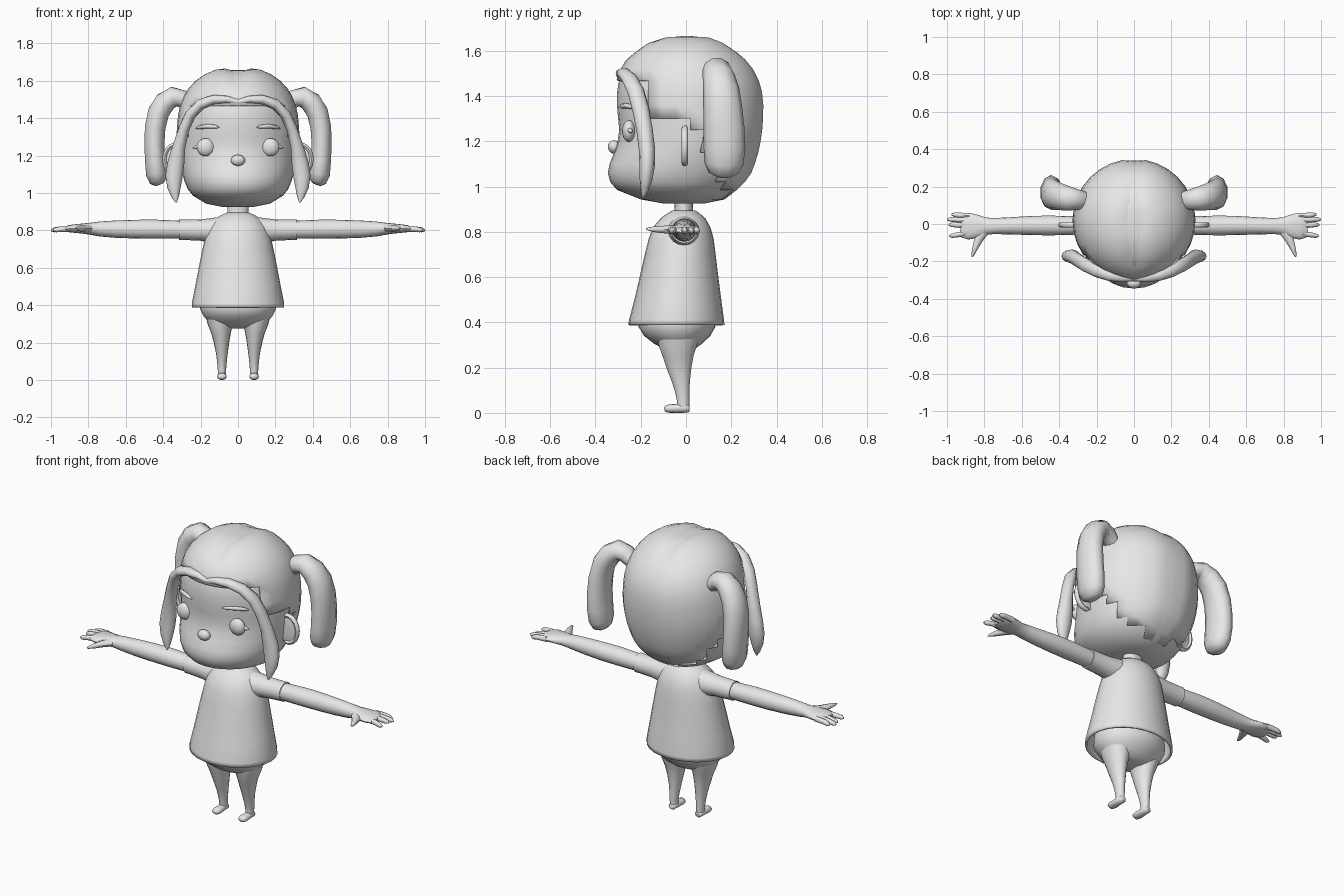
import bpy, bmesh, math
from mathutils import Vector, Matrix

grey = bpy.data.materials.new("plain_grey")
grey.diffuse_color = (0.8, 0.8, 0.8, 1)
X, Y, Z = Vector((1, 0, 0)), Vector((0, 1, 0)), Vector((0, 0, 1))


def finish(name, bm, mirror=False, angle=50, thickness=0):
    """Turn a bmesh into a smooth object, optionally mirrored across x."""
    bmesh.ops.recalc_face_normals(bm, faces=bm.faces)
    mesh = bpy.data.meshes.new(name)
    bm.to_mesh(mesh)
    bm.free()
    mesh.materials.append(grey)
    for p in mesh.polygons:
        p.use_smooth = True
    mesh.set_sharp_from_angle(angle=math.radians(angle))
    ob = bpy.data.objects.new(name, mesh)
    bpy.context.collection.objects.link(ob)
    if thickness:
        m = ob.modifiers.new("thickness", 'SOLIDIFY')
        m.thickness, m.offset = thickness, -1
    if mirror:
        m = ob.modifiers.new("mirror", 'MIRROR')
        m.use_mirror_merge = False
    return ob


def loft(rings, u=Y, sides=12, caps=(True, True)):
    """Skin elliptical rings (x, y, z, radius along u, radius across u)."""
    bm = bmesh.new()
    pts = [Vector(r[:3]) for r in rings]
    loops = []
    for i, r in enumerate(rings):
        t = (pts[min(i + 1, len(pts) - 1)] - pts[max(i - 1, 0)]).normalized()
        v = t.cross(u).normalized()
        w = v.cross(t).normalized()
        loops.append([bm.verts.new(pts[i] + w * r[3] * math.cos(a) + v * r[4] * math.sin(a))
                      for a in (2 * math.pi * k / sides for k in range(sides))])
    for a, b in zip(loops, loops[1:]):
        for k in range(sides):
            j = (k + 1) % sides
            bm.faces.new((a[k], a[j], b[j], b[k]))
    for use, ring in zip(caps, (loops[0], loops[-1])):
        if use:
            bm.faces.new(ring)
    return bm


def stack(profile, sides=32, grow=0, caps=(True, True)):
    """Upright form from (height, half width, front y, back y) levels."""
    bm = bmesh.new()
    loops = []
    for z, w, f, b in profile:
        c, d = (f + b) / 2, (b - f) / 2 + grow
        loops.append([bm.verts.new(((w + grow) * math.sin(a), c + d * math.cos(a), z))
                      for a in (2 * math.pi * k / sides for k in range(sides))])
    for a, b in zip(loops, loops[1:]):
        for k in range(sides):
            j = (k + 1) % sides
            bm.faces.new((a[k], a[j], b[j], b[k]))
    for use, ring in zip(caps, (loops[0], loops[-1])):
        if use:
            bm.faces.new(ring)
    return bm


def blob(name, centre, radii, mirror=False, seg=20):
    bm = bmesh.new()
    bmesh.ops.create_uvsphere(bm, u_segments=seg, v_segments=seg // 2, radius=1,
                              matrix=Matrix.Translation(centre) @ Matrix.Diagonal((*radii, 1)))
    return finish(name, bm, mirror)


# Head
head_levels = [
    (0.925, 0.08, -0.10, 0.08), (0.943, 0.17, -0.20, 0.17), (0.985, 0.24, -0.305, 0.225),
    (1.02, 0.268, -0.335, 0.26), (1.06, 0.285, -0.345, 0.288), (1.10, 0.297, -0.338, 0.303),
    (1.15, 0.307, -0.318, 0.318), (1.20, 0.314, -0.302, 0.328), (1.25, 0.318, -0.295, 0.335),
    (1.30, 0.32, -0.30, 0.339), (1.36, 0.317, -0.305, 0.34), (1.41, 0.311, -0.305, 0.334),
    (1.46, 0.30, -0.298, 0.32), (1.51, 0.28, -0.28, 0.294), (1.55, 0.255, -0.255, 0.262),
    (1.59, 0.218, -0.22, 0.22), (1.625, 0.168, -0.17, 0.168), (1.65, 0.11, -0.10, 0.11),
    (1.656, 0.06, -0.055, 0.06), (1.657, 0.01, -0.01, 0.01)]
finish("head", stack(head_levels))

# Hair cap with a parting crease, open over the face and around the ears
hair = stack(head_levels, grow=0.009, caps=(False, True))
for v in hair.verts:
    if v.co.z > 1.4:
        v.co.z += 0.010
    crease = max(0, 1 - abs(v.co.x) / 0.07)
    if v.co.z > 1.6:
        v.co.z -= 0.02 * crease
    elif v.co.y > 0:
        v.co.y -= 0.012 * crease


def bare(f):
    c = f.calc_center_median()
    if c.z > 1.49:
        return False
    if c.z > 1.31:
        return c.y < -0.17
    return c.y < 0.03 + (1.31 - c.z) * 0.45 or c.z < 0.96


bmesh.ops.delete(hair, geom=[f for f in hair.faces if bare(f)], context='FACES')
finish("hair_cap", hair, thickness=0.012)

# Fringe sweeping from the forehead down to a pointed lock on each side
finish("fringe_lock", loft([
    (-0.01, -0.285, 1.485, 0.02, 0.014), (0.06, -0.287, 1.50, 0.024, 0.02),
    (0.13, -0.275, 1.50, 0.03, 0.025), (0.20, -0.25, 1.475, 0.035, 0.028),
    (0.255, -0.222, 1.42, 0.037, 0.028), (0.29, -0.20, 1.34, 0.037, 0.029),
    (0.315, -0.183, 1.25, 0.036, 0.034), (0.332, -0.172, 1.16, 0.036, 0.045),
    (0.342, -0.172, 1.09, 0.034, 0.046), (0.342, -0.177, 1.03, 0.028, 0.036),
    (0.335, -0.184, 0.98, 0.016, 0.02), (0.33, -0.19, 0.95, 0.003, 0.004)]), True)

# Pigtails
finish("pigtail", loft([
    (0.25, 0.125, 1.46, 0.045, 0.035), (0.30, 0.13, 1.505, 0.055, 0.05),
    (0.345, 0.135, 1.515, 0.064, 0.056), (0.39, 0.145, 1.485, 0.072, 0.06),
    (0.425, 0.155, 1.43, 0.08, 0.06), (0.443, 0.162, 1.35, 0.086, 0.058),
    (0.447, 0.168, 1.26, 0.09, 0.056), (0.443, 0.17, 1.17, 0.092, 0.057),
    (0.436, 0.168, 1.10, 0.086, 0.058), (0.428, 0.166, 1.06, 0.066, 0.046),
    (0.422, 0.166, 1.043, 0.03, 0.02)], sides=10), True, 60)

# Ears: thin disc with a rounded rim
blob("ear", (0.325, -0.005, 1.18), (0.07, 0.009, 0.082), True)
rim = [(0.33 + 0.063 * math.cos(a), -0.005, 1.18 + 0.08 * math.sin(a), 0.014, 0.012)
       for a in (math.radians(-100 + 20 * i) for i in range(11))]
finish("ear_rim", loft(rim, sides=8), True)

# Face
blob("eye", (0.173, -0.252, 1.245), (0.048, 0.03, 0.048), True)
finish("eyelash", loft([(0.205, -0.25, 1.25, 0.012, 0.014), (0.225, -0.245, 1.245, 0.01, 0.01),
                        (0.243, -0.238, 1.24, 0.002, 0.002)], sides=8), True)
finish("eyebrow", loft([(0.10, -0.288, 1.35, 0.004, 0.003), (0.125, -0.284, 1.355, 0.01, 0.01),
                        (0.165, -0.266, 1.357, 0.011, 0.012), (0.205, -0.238, 1.352, 0.01, 0.01),
                        (0.225, -0.218, 1.345, 0.004, 0.003)], sides=8), True)
blob("nose", (0, -0.318, 1.175), (0.038, 0.027, 0.03))

# Neck
finish("neck", stack([(0.86, 0.062, -0.055, 0.035), (0.90, 0.056, -0.05, 0.03),
                      (0.96, 0.06, -0.055, 0.035)], 16))

# Shirt with open hem, and short sleeves
finish("shirt", stack([
    (0.388, 0.247, -0.255, 0.17), (0.41, 0.247, -0.252, 0.168), (0.50, 0.229, -0.228, 0.156),
    (0.60, 0.21, -0.205, 0.143), (0.70, 0.19, -0.182, 0.131), (0.77, 0.174, -0.165, 0.122),
    (0.82, 0.155, -0.145, 0.108), (0.86, 0.123, -0.112, 0.085), (0.882, 0.09, -0.082, 0.06),
    (0.895, 0.06, -0.058, 0.04)], 28, caps=(False, True)), thickness=0.012)
finish("sleeve", loft([
    (0.06, -0.012, 0.80, 0.075, 0.075), (0.13, -0.011, 0.80, 0.07, 0.068),
    (0.20, -0.01, 0.802, 0.06, 0.057), (0.30, -0.008, 0.804, 0.056, 0.054),
    (0.315, -0.008, 0.804, 0.056, 0.055), (0.31, -0.008, 0.804, 0.045, 0.045)], sides=16), True)

# Arms running into flat palms
finish("arm", loft([
    (0.25, -0.008, 0.804, 0.048, 0.047), (0.35, -0.008, 0.805, 0.05, 0.049),
    (0.45, -0.008, 0.807, 0.053, 0.051), (0.55, -0.008, 0.807, 0.051, 0.05),
    (0.66, -0.01, 0.807, 0.046, 0.046), (0.74, -0.011, 0.808, 0.043, 0.04),
    (0.79, -0.011, 0.809, 0.045, 0.032), (0.83, -0.013, 0.81, 0.061, 0.027),
    (0.88, -0.012, 0.81, 0.071, 0.022), (0.91, -0.008, 0.809, 0.066, 0.018),
    (0.925, -0.006, 0.808, 0.05, 0.011)], sides=16), True)

# Fingers and thumb
for i, (y0, y1, tip) in enumerate([(0.044, 0.05, 0.975), (0.02, 0.025, 1.0),
                                   (-0.008, -0.004, 0.99), (-0.05, -0.063, 0.988)]):
    finish(f"finger_{i + 1}", loft([
        (0.88, y0, 0.81, 0.014, 0.017), (0.94, (y0 + y1) / 2, 0.808, 0.014, 0.015),
        (tip - 0.015, y1, 0.803, 0.012, 0.013), (tip, y1, 0.80, 0.005, 0.005)], sides=8), True)
finish("thumb", loft([
    (0.80, -0.035, 0.81, 0.022, 0.028), (0.83, -0.08, 0.81, 0.018, 0.024),
    (0.85, -0.13, 0.811, 0.014, 0.015), (0.862, -0.165, 0.812, 0.008, 0.008),
    (0.865, -0.177, 0.812, 0.002, 0.002)], u=Z, sides=8), True)

# Hips, tapering legs and feet
finish("hips", stack([
    (0.277, 0.07, -0.06, 0.02), (0.287, 0.12, -0.105, 0.045), (0.305, 0.15, -0.14, 0.07),
    (0.34, 0.183, -0.185, 0.107), (0.38, 0.203, -0.21, 0.13), (0.44, 0.20, -0.205, 0.13),
    (0.50, 0.15, -0.14, 0.08)], 28))
finish("leg", loft([
    (0.09, -0.035, 0.36, 0.10, 0.088), (0.095, -0.036, 0.30, 0.085, 0.068),
    (0.09, -0.034, 0.25, 0.068, 0.052), (0.088, -0.03, 0.20, 0.055, 0.041),
    (0.086, -0.022, 0.14, 0.04, 0.031), (0.086, -0.016, 0.09, 0.031, 0.025),
    (0.086, -0.012, 0.05, 0.027, 0.022), (0.086, -0.012, 0.015, 0.026, 0.021)], sides=16), True)
finish("foot", loft([
    (0.086, 0.015, 0.02, 0.015, 0.013), (0.086, 0.008, 0.02, 0.022, 0.019),
    (0.086, -0.03, 0.02, 0.023, 0.02), (0.086, -0.07, 0.019, 0.026, 0.019),
    (0.086, -0.089, 0.018, 0.022, 0.015), (0.086, -0.096, 0.017, 0.01, 0.007)], u=X), True)
